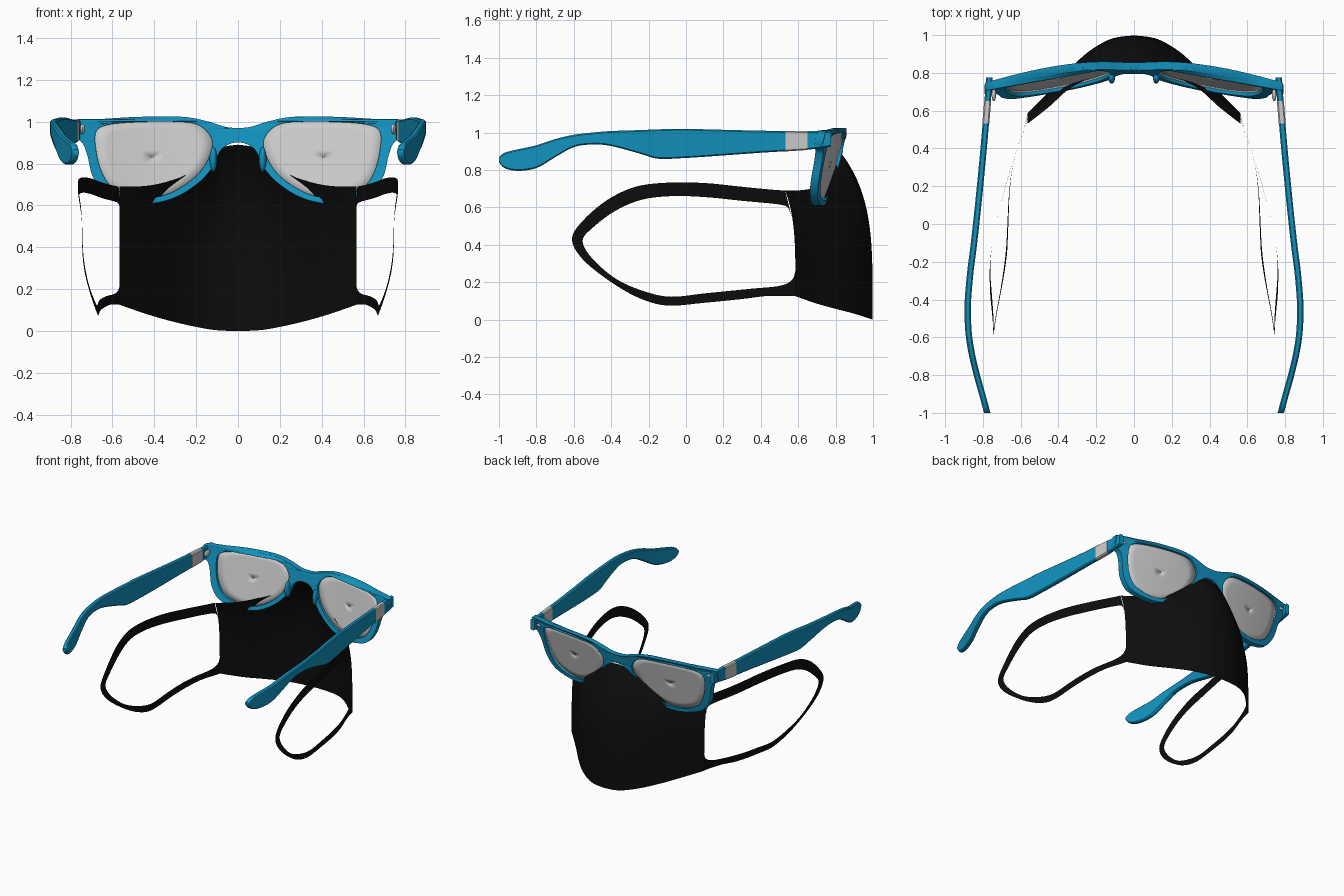
import bpy, bmesh, math
from mathutils import Vector

if "Cube" in bpy.data.objects:
    bpy.data.objects.remove(bpy.data.objects["Cube"])


def material(name, rgb):
    m = bpy.data.materials.new(name)
    m.diffuse_color = (*rgb, 1)
    m.use_nodes = True
    m.node_tree.nodes["Principled BSDF"].inputs["Base Color"].default_value = m.diffuse_color
    return m


BLUE = material("blue_plastic", (0.006, 0.29, 0.52))
BLACK = material("black_fabric", (0.004, 0.004, 0.004))


def spline(pts, n=5, closed=False):
    """Catmull-Rom curve through points of any dimension."""
    k, out = len(pts), []
    get = (lambda i: pts[i % k]) if closed else (lambda i: pts[min(max(i, 0), k - 1)])
    for i in range(k if closed else k - 1):
        for j in range(n):
            t = j / n
            out.append(tuple(0.5 * (2 * b + (c - a) * t + (2 * a - 5 * b + 4 * c - d) * t * t
                                    + (3 * b - a - 3 * c + d) * t ** 3)
                             for a, b, c, d in zip(get(i - 1), get(i), get(i + 1), get(i + 2))))
    return out if closed else out + [tuple(pts[-1])]


def finish(ob, mat=None, mirror=False, angle=40):
    if mat:
        ob.data.materials.append(mat)
    if mirror:
        ob.modifiers.new("mirror", 'MIRROR')
    bpy.ops.object.select_all(action='DESELECT')
    ob.select_set(True)
    bpy.context.view_layer.objects.active = ob
    bpy.ops.object.shade_smooth_by_angle(angle=math.radians(angle))
    return ob


def loft(name, rows, mat=None, wrap=False, caps=False, mirror=True, angle=40):
    """Skin between rows of equal point count."""
    bm = bmesh.new()
    vs = [[bm.verts.new(p) for p in r] for r in rows]
    n = len(rows[0])
    for a, b in zip(vs, vs[1:]):
        for i in range(n if wrap else n - 1):
            j = (i + 1) % n
            bm.faces.new((a[i], a[j], b[j], b[i]))
    if caps:
        bm.faces.new(vs[0])
        bm.faces.new(vs[-1])
    bmesh.ops.recalc_face_normals(bm, faces=bm.faces)
    me = bpy.data.meshes.new(name)
    bm.to_mesh(me)
    bm.free()
    ob = bpy.data.objects.new(name, me)
    bpy.context.collection.objects.link(ob)
    return finish(ob, mat, mirror, angle)


# Mask body: columns from nose to cheek (x, y bottom, y top, z bottom, z top)
columns = [(0, .998, .83, 0, .89), (.08, .99, .825, .002, .875), (.15, .968, .80, .01, .82),
           (.25, .905, .765, .03, .745), (.35, .81, .71, .055, .71), (.45, .70, .62, .085, .692),
           (.565, .585, .53, .125, .69)]
rows = []
for x, yb, yt, zb, zt in spline(columns, 6):
    rows.append([(x, yb + (yt - yb) * (i / 20) ** 4, zb + (zt - zb) * i / 20) for i in range(21)])
loft("mask_body", rows, BLACK, angle=80)

# Ear loops: outer (y, z) and inner (y, z) edge of the strap
strap = [(.53, .69, .567, .54), (.48, .693, .55, .592), (.40, .70, .50, .615), (.28, .712, .3, .635),
         (.1, .73, .1, .655), (-.1, .732, -.08, .66), (-.27, .71, -.24, .64), (-.42, .64, -.38, .58),
         (-.55, .53, -.5, .49), (-.61, .43, -.553, .42), (-.55, .32, -.5, .325),
         (-.4, .2, -.37, .215), (-.25, .115, -.22, .15), (-.1, .075, -.08, .122),
         (.1, .09, .1, .14), (.3, .11, .35, .165), (.42, .125, .5, .18),
         (.52, .127, .565, .21), (.585, .125, .585, .26)]
# sideways spread by y: (y, x of upper strap, x of lower strap)
spread = spline([(-.62, .745, .745), (-.4, .76, .70), (-.2, .762, .675), (0, .73, .665),
                 (.2, .68, .655), (.35, .635, .632), (.53, .57, .577), (.6, .56, .56)], 4)


def strap_x(y, z):
    t = min(max((z - .08) / .58, 0), 1)
    for a, b in zip(spread, spread[1:]):
        if y <= b[0]:
            break
    f = (y - a[0]) / (b[0] - a[0])
    up, low = a[1] + (b[1] - a[1]) * f, a[2] + (b[2] - a[2]) * f
    return low + (up - low) * t


rows = []
for oy, oz, iy, iz in spline(strap, 5):
    edge = [(oy + (iy - oy) * k / 3, oz + (iz - oz) * k / 3) for k in range(4)]
    rows.append([(strap_x(y, z), y, z) for y, z in edge])
loft("ear_loop", rows, BLACK, angle=80)


# Glasses front: flat outline wrapped on a curved, tilted surface
def front_y(x, z):
    return .868 - .19 * x * x - .24 * (1.02 - z)


half = [(0, .97), (.06, .975), (.13, .997), (.22, 1.018), (.32, 1.025), (.5, 1.022), (.65, 1.013),
        (.775, 1.011), (.788, .998), (.788, .93), (.745, .90), (.72, .84), (.695, .74), (.64, .66),
        (.56, .625), (.45, .608), (.36, .618), (.27, .652), (.18, .715), (.12, .785),
        (.085, .86), (.04, .893), (0, .90)]
outline = spline(half + [(-x, z) for x, z in half[-2:0:-1]], 4, True)
lens_pts = [(.122, .90), (.155, .96), (.22, .993), (.35, 1.0), (.5, .997), (.62, .985), (.676, .955),
            (.68, .88), (.655, .77), (.60, .685), (.5, .643), (.4, .638), (.3, .67), (.2, .74),
            (.145, .815)]
lens = spline(lens_pts, 4, True)

cu = bpy.data.curves.new("outline", 'CURVE')
cu.dimensions, cu.fill_mode, cu.extrude = '2D', 'BOTH', .021
for loop in (outline, lens, [(-x, z) for x, z in lens]):
    sp = cu.splines.new('POLY')
    sp.points.add(len(loop) - 1)
    for p, (x, z) in zip(sp.points, loop):
        p.co = (x, z, 0, 1)
    sp.use_cyclic_u = True
helper = bpy.data.objects.new("outline", cu)
bpy.context.collection.objects.link(helper)
me = bpy.data.meshes.new_from_object(helper.evaluated_get(bpy.context.evaluated_depsgraph_get()))
bpy.data.objects.remove(helper)
bm = bmesh.new()
bm.from_mesh(me)
bmesh.ops.remove_doubles(bm, verts=bm.verts, dist=1e-4)
for v in bm.verts:
    x, z, d = v.co
    v.co = (x, front_y(x, z) - .021 + d, z)
bmesh.ops.recalc_face_normals(bm, faces=bm.faces)
bm.to_mesh(me)
bm.free()
me.materials.clear()
frame = bpy.data.objects.new("glasses_frame", me)
bpy.context.collection.objects.link(frame)
bev = frame.modifiers.new("bevel", 'BEVEL')
bev.width, bev.segments, bev.limit_method, bev.angle_limit = .006, 2, 'ANGLE', math.radians(50)
finish(frame, BLUE)

# Lenses: concentric rings on the same surface
cx, cz = .41, .83
rows = []
for s in (1.01, .8, .6, .4, .2, .02):
    ring = [(cx + (x - cx) * s, cz + (z - cz) * s) for x, z in lens]
    rows.append([(x, front_y(x, z) - .016, z) for x, z in ring])
lens_ob = loft("lens", rows, wrap=True)
sol = lens_ob.modifiers.new("solid", 'SOLIDIFY')
sol.thickness = .008

# Temples: stations (y, x centre, z bottom, z top)
stations = [(.775, .766, .925, 1.008), (.65, .775, .908, 1.007), (.4, .796, .892, 1.01),
            (.15, .82, .874, 1.016), (-.02, .838, .863, 1.02), (-.15, .853, .86, 1.017),
            (-.25, .866, .888, 1.013), (-.4, .879, .928, 1.008), (-.5, .88, .936, 1.0),
            (-.6, .873, .922, .988), (-.7, .856, .868, .965), (-.8, .832, .81, .932),
            (-.9, .804, .795, .91), (-.97, .785, .81, .892), (-1.0, .777, .842, .866)]
path = spline(stations, 4)


def section(y, x, lo, hi, t=.017, c=.007):
    return [(x + a, y, z) for a, z in
            ((t, lo + c), (t, hi - c), (t - c, hi), (c - t, hi), (-t, hi - c), (-t, lo + c),
             (c - t, lo), (t - c, lo))]


loft("temple", [section(*s) for s in path], BLUE, wrap=True, caps=True)

# Grey panels on the temples
loft("temple_panel", [section(y, x, lo - .001, hi + .001, .0185)
                      for y, x, lo, hi in path if .48 < y < .69], wrap=True, caps=True)


# Small rounded fittings
def blob(name, loc, scale, mat=None):
    bpy.ops.mesh.primitive_uv_sphere_add(segments=16, ring_count=10)
    ob = bpy.context.object
    ob.name = name
    for v in ob.data.vertices:
        v.co = Vector(loc) + Vector(a * b for a, b in zip(v.co, scale))
    finish(ob, mat, True)


blob("nose_pad", (.118, .775, .82), (.018, .032, .06), BLUE)
blob("hinge", (.742, .685, .965), (.012, .035, .025))
blob("front_rivet", (.725, front_y(.725, .965), .965), (.022, .007, .01))
